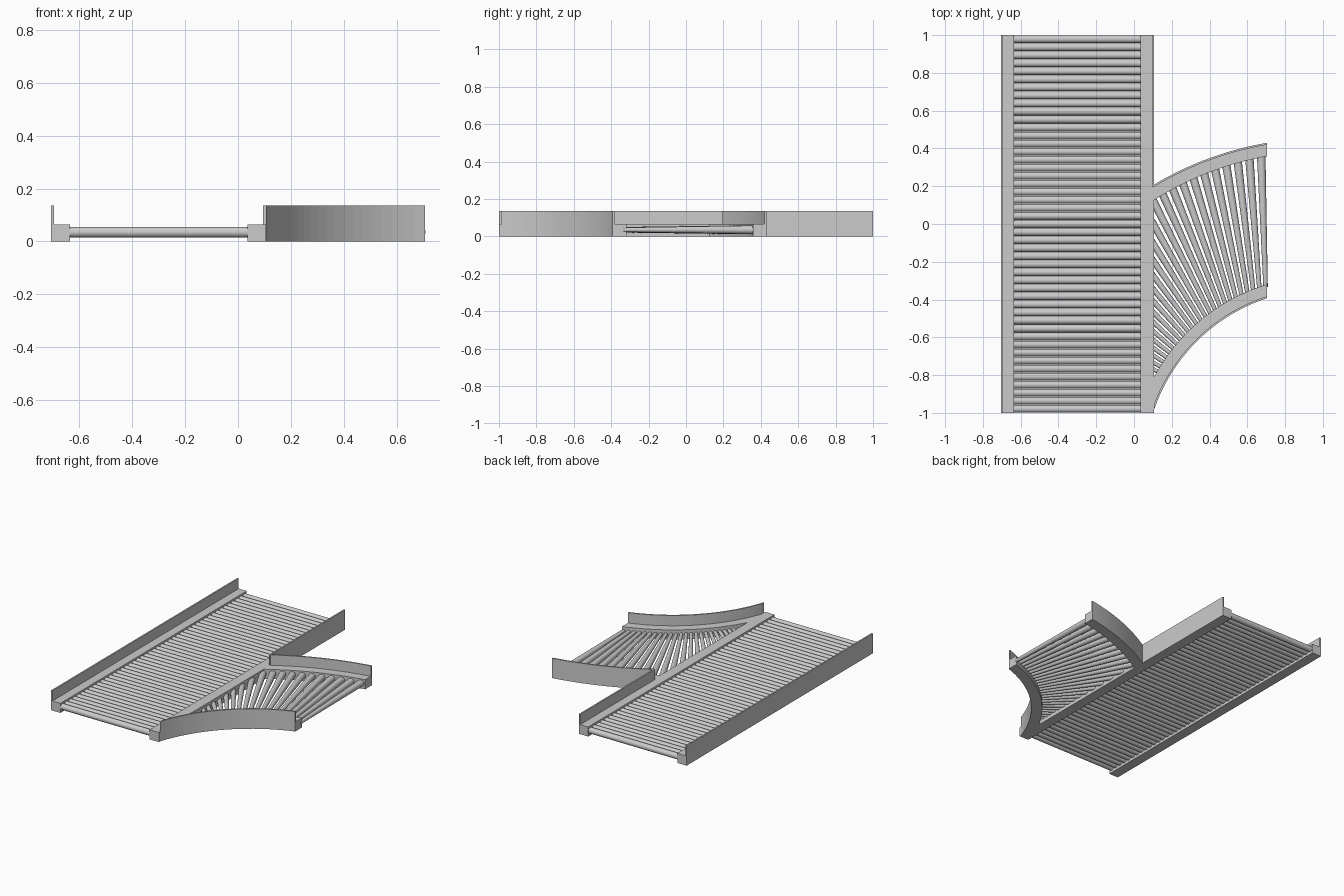
import bpy, bmesh, math
from mathutils import Vector

if "Cube" in bpy.data.objects:
    bpy.data.objects.remove(bpy.data.objects["Cube"])

RAIL_H, GUARD_H, ROLL_Z = 0.065, 0.135, 0.035
X0, X1 = 0.105, 0.705            # side branch extents
CX, CY = 1.0, -1.29              # centre of the curved rails
FX, FY = 0.722, -1.1             # point the fan rollers converge on
R_IN, R_OUT, RAIL_W, GUARD_W = 0.945, 1.745, 0.066, 0.01


def finish(bm, name, smooth=False):
    bmesh.ops.recalc_face_normals(bm, faces=bm.faces)
    me = bpy.data.meshes.new(name)
    bm.to_mesh(me)
    bm.free()
    ob = bpy.data.objects.new(name, me)
    bpy.context.collection.objects.link(ob)
    if smooth:
        bpy.context.view_layer.objects.active = ob
        ob.select_set(True)
        bpy.ops.object.shade_smooth_by_angle(angle=math.radians(35))
        ob.select_set(False)
    return ob


def loft(name, rings):
    """Skin a closed section through successive rings and cap the ends."""
    bm = bmesh.new()
    vs = [[bm.verts.new(p) for p in r] for r in rings]
    n = len(vs[0])
    for a, b in zip(vs, vs[1:]):
        for i in range(n):
            j = (i + 1) % n
            bm.faces.new((a[i], a[j], b[j], b[i]))
    bm.faces.new(vs[0])
    bm.faces.new(vs[-1])
    return finish(bm, name)


def straight(name, section, y0, y1):
    return loft(name, [[(x, y, z) for x, z in section] for y in (y0, y1)])


def l_section(outer, s):
    """L profile: low rail with a thin guard on its outer edge."""
    return [(outer, 0), (outer + s * RAIL_W * 1.06, 0),
            (outer + s * RAIL_W * 1.06, RAIL_H), (outer + s * GUARD_W, RAIL_H),
            (outer + s * GUARD_W, GUARD_H), (outer, GUARD_H)]


def curved(name, section, steps=20):
    """Sweep (radius, z) section about the arc centre, trimmed to X0..X1."""
    rings = []
    for i in range(steps + 1):
        ring = []
        for r, z in section:
            a0, a1 = math.acos((X0 - CX) / r), math.acos((X1 - CX) / r)
            a = a0 + (a1 - a0) * i / steps
            ring.append((CX + r * math.cos(a), CY + r * math.sin(a), z))
        rings.append(ring)
    return loft(name, rings)


def add_roller(bm, p, q, r0, r1, seg=16):
    p, q = Vector(p), Vector(q)
    d = q - p
    m = d.to_track_quat('Z', 'Y').to_matrix().to_4x4()
    m.translation = (p + q) / 2
    bmesh.ops.create_cone(bm, cap_ends=True, segments=seg, radius1=r0,
                          radius2=r1, depth=d.length, matrix=m)


def hit_circle(dx, dy, r):
    """Distance along a ray from the fan point to a rail arc."""
    ox, oy = FX - CX, FY - CY
    b = ox * dx + oy * dy
    return -b + math.sqrt(b * b - (ox * ox + oy * oy - r * r))


# main track rails and guards
straight("left_rail", l_section(-0.705, 1), -1, 1)
straight("right_rail", [(0.035, 0), (0.105, 0), (0.105, RAIL_H), (0.035, RAIL_H)], -1, 1)
straight("right_guard", [(0.095, RAIL_H), (0.105, RAIL_H), (0.105, GUARD_H), (0.095, GUARD_H)], 0.195, 1)

# main track rollers
bm = bmesh.new()
N = 47
for i in range(N):
    y = -1 + (i + 0.5) * 2 / N
    add_roller(bm, (-0.64, y, ROLL_Z), (0.04, y, ROLL_Z), 0.0202, 0.0202)
finish(bm, "main_rollers", True)

# curved branch rails
for name, r, s in (("upper_branch_rail", R_OUT, -1), ("lower_branch_rail", R_IN, 1)):
    curved(name, l_section(r, s))

# tapered fan rollers
bm = bmesh.new()
for i in range(27):
    a = math.radians(1.9 + 2.5 * i)
    dx, dy = -math.sin(a), math.cos(a)
    near = hit_circle(dx, dy, R_IN + RAIL_W) - 0.008
    far = min(hit_circle(dx, dy, R_OUT - RAIL_W) + 0.008, (X0 - 0.012 - FX) / dx)
    if far - near < 0.03:
        continue
    ends = [(FX + dx * t, FY + dy * t, ROLL_Z) for t in (near, far)]
    add_roller(bm, ends[0], ends[1], near * 0.0155, far * 0.0155)
finish(bm, "fan_rollers", True)
